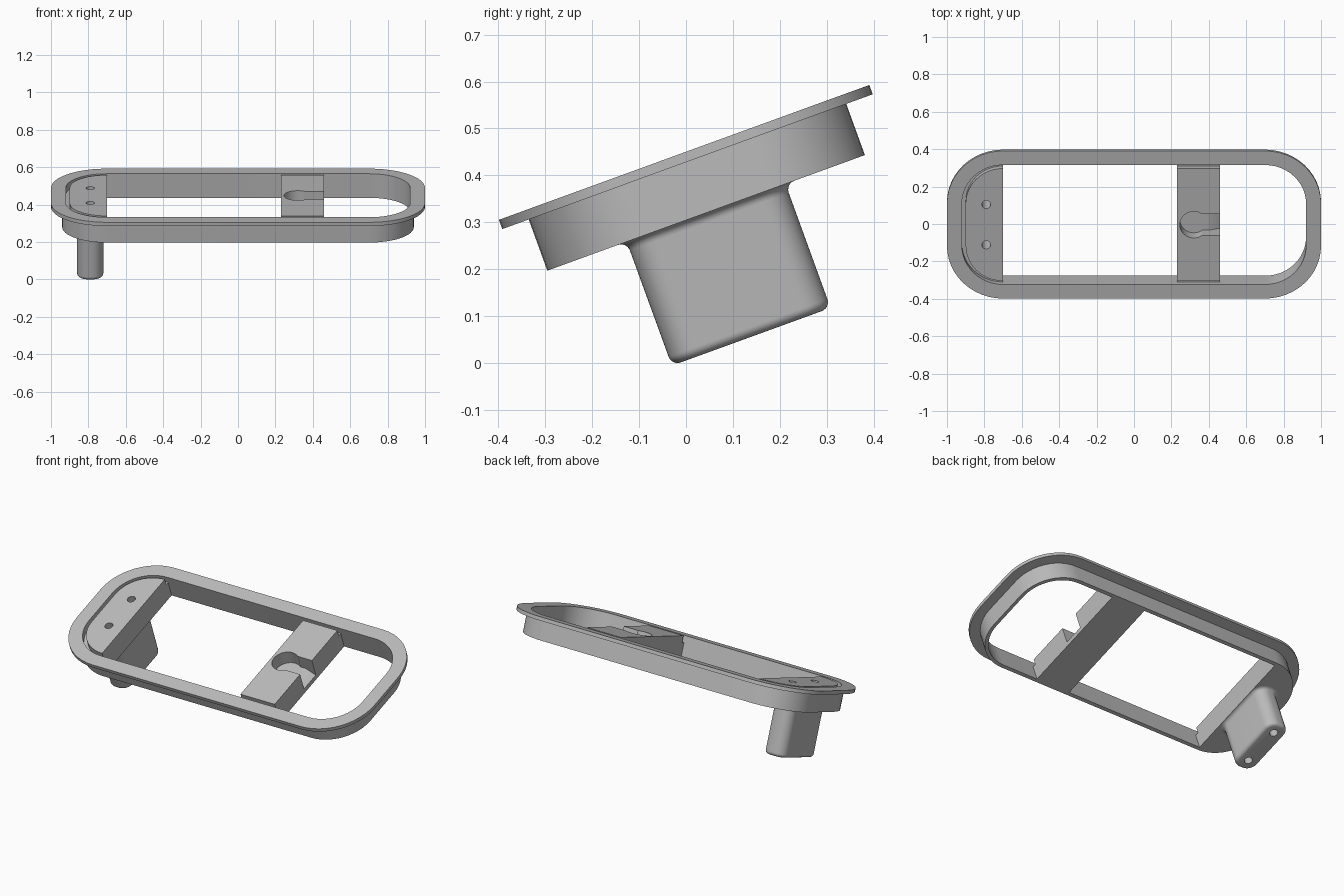
import bpy, bmesh, math
from mathutils import Matrix, Vector

if "Cube" in bpy.data.objects:
    bpy.data.objects.remove(bpy.data.objects["Cube"], do_unlink=True)

# The whole part is modelled flat, then tilted about x
TILT = Matrix.Translation((0, -0.004, 0.449)) @ Matrix.Rotation(math.radians(20), 4, "X")
DEPTH = -0.137          # underside of the frame
GROOVE = -0.04          # depth of the groove around the inserts

grey = bpy.data.materials.new("grey")
grey.use_nodes = True
grey.diffuse_color = (0.5, 0.5, 0.5, 1)
grey.node_tree.nodes["Principled BSDF"].inputs["Base Color"].default_value = (0.5, 0.5, 0.5, 1)


def rounded_loop(bm, hx, hy, r, z, cx=0, steps=12):
    """Ring of vertices around a rounded rectangle."""
    verts = []
    for k, (sx, sy) in enumerate([(1, 1), (-1, 1), (-1, -1), (1, -1)]):
        for i in range(steps + 1):
            a = (k + i / steps) * math.pi / 2
            verts.append(bm.verts.new((cx + sx * (hx - r) + r * math.cos(a),
                                       sy * (hy - r) + r * math.sin(a), z)))
    return verts


def loft(bm, rings, closed=False):
    """Skin a list of vertex rings, capping the ends unless closed."""
    n = len(rings[0])
    pairs = list(zip(rings, rings[1:] + rings[:1]))
    for a, b in pairs if closed else pairs[:-1]:
        for i in range(n):
            j = (i + 1) % n
            bm.faces.new((a[i], a[j], b[j], b[i]))
    if not closed:
        bm.faces.new(rings[0])
        bm.faces.new(rings[-1])


def finish(bm, name):
    bmesh.ops.recalc_face_normals(bm, faces=bm.faces)
    mesh = bpy.data.meshes.new(name)
    bm.to_mesh(mesh)
    bm.free()
    mesh.materials.append(grey)
    obj = bpy.data.objects.new(name, mesh)
    obj.matrix_world = TILT
    bpy.context.collection.objects.link(obj)
    return obj


def activate(obj):
    bpy.ops.object.select_all(action="DESELECT")
    obj.select_set(True)
    bpy.context.view_layer.objects.active = obj


def cut(obj, cutter):
    activate(obj)
    mod = obj.modifiers.new("cut", "BOOLEAN")
    mod.operation = "DIFFERENCE"
    mod.solver = "EXACT"
    mod.object = cutter
    bpy.ops.object.modifier_apply(modifier=mod.name)


def cylinder(name, x, y, r, z0, z1):
    bm = bmesh.new()
    bmesh.ops.create_cone(bm, cap_ends=True, segments=40, radius1=r, radius2=r, depth=z1 - z0,
                          matrix=Matrix.Translation((x, y, (z0 + z1) / 2)))
    return finish(bm, name)


def insert(name, x0, x1):
    """Slice of a stepped plug that fills the frame between two x positions."""
    bm = bmesh.new()
    sections = [(0, DEPTH), (0, GROOVE), (0.02, GROOVE), (0.02, 0)]
    loft(bm, [rounded_loop(bm, 0.92 - d, 0.34 - d, 0.22 - d, z) for d, z in sections])
    for x, side in ((x0, -1), (x1, 1)):
        res = bmesh.ops.bisect_plane(bm, geom=bm.verts[:] + bm.edges[:] + bm.faces[:],
                                     plane_co=(x, 0, 0), plane_no=(side, 0, 0), clear_outer=True)
        edges = [e for e in res["geom_cut"] if isinstance(e, bmesh.types.BMEdge)]
        if edges:
            bmesh.ops.contextual_create(bm, geom=edges)
    return finish(bm, name)


# Frame: wall with a flange around the top
bm = bmesh.new()
profile = [(0, 0), (0.08, 0), (0.08, -0.021), (0.02, -0.021), (0.02, DEPTH), (0, DEPTH)]
loft(bm, [rounded_loop(bm, 0.92 + d, 0.34 + d, 0.22 + d, z) for d, z in profile], closed=True)
frame = finish(bm, "frame")

# End block and cross bar inside the frame
end_block = insert("end_block", -1.0, -0.70)
cross_bar = insert("cross_bar", 0.23, 0.46)

# Post below the end block, flared at the root and rounded at the tip
bm = bmesh.new()
R, TIP = 0.02, -0.418
arc = [i * math.pi / 12 for i in range(7)]
sections = [(R * (1 - math.sin(a)), DEPTH - R * (1 - math.cos(a))) for a in arc]
sections += [(-R * (1 - math.cos(a)), TIP + R - R * math.sin(a)) for a in arc]
loft(bm, [rounded_loop(bm, 0.07 + d, 0.18 + d, 0.06 + d, z, cx=-0.79) for d, z in sections])
post = finish(bm, "post")

# Screw holes through the block and post
cutters = [cylinder("hole_cutter", -0.79, y, 0.023, -0.5, 0.1) for y in (-0.115, 0.115)]
for hole in cutters:
    cut(end_block, hole)
    cut(post, hole)

# Keyhole in the cross bar: round pocket and slot with a ramp out of the side
pocket = cylinder("pocket_cutter", 0.32, 0, 0.075, -0.08, 0.05)
bm = bmesh.new()
outline = [(0.32, 0.05), (0.5, 0.05), (0.5, -0.13), (0.4, -0.08), (0.32, -0.08)]
loft(bm, [[bm.verts.new((x, y, z)) for x, z in outline] for y in (-0.06, 0.06)])
slot = finish(bm, "slot_cutter")
cut(cross_bar, pocket)
cut(cross_bar, slot)

for cutter in cutters + [pocket, slot]:
    bpy.data.objects.remove(cutter, do_unlink=True)

for obj in (frame, end_block, cross_bar, post):
    activate(obj)
    bpy.ops.object.shade_smooth_by_angle(angle=math.radians(30))
